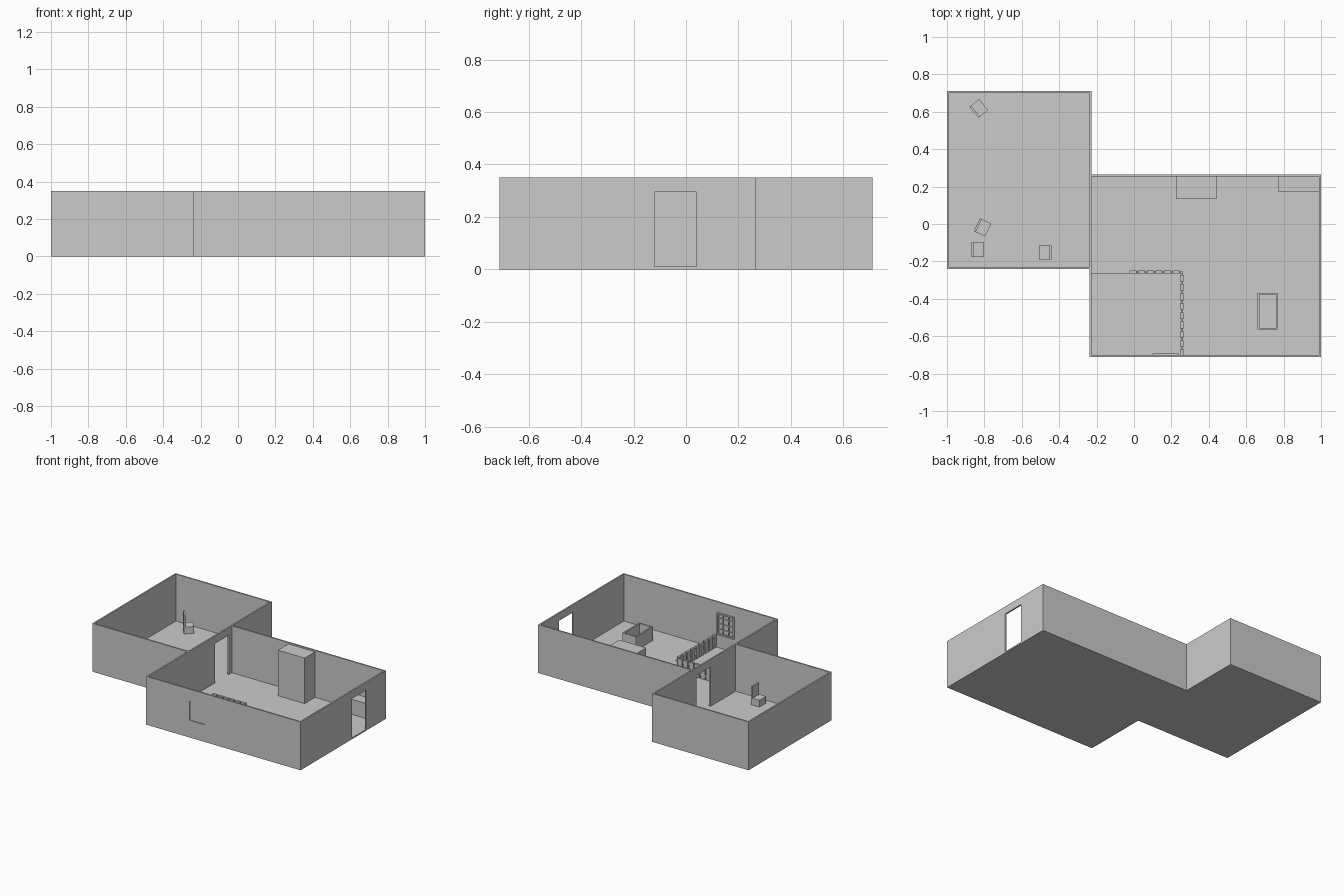
import bpy, bmesh, math
from mathutils import Matrix, Vector

if "Cube" in bpy.data.objects:
    bpy.data.objects.remove(bpy.data.objects["Cube"])

H, F, T = 0.35, 0.01, 0.011      # wall height, floor thickness, wall thickness


def build(name, boxes, loc=(0, 0, 0), rot=0):
    """One object from boxes given as (x0, x1, y0, y1, z0, z1)."""
    bm = bmesh.new()
    for x0, x1, y0, y1, z0, z1 in boxes:
        c = Vector(((x0 + x1) / 2, (y0 + y1) / 2, (z0 + z1) / 2))
        m = Matrix.Translation(c) @ Matrix.Diagonal((x1 - x0, y1 - y0, z1 - z0, 1))
        bmesh.ops.create_cube(bm, size=1, matrix=m)
    me = bpy.data.meshes.new(name)
    bm.to_mesh(me)
    bm.free()
    ob = bpy.data.objects.new(name, me)
    ob.location = loc
    ob.rotation_euler.z = math.radians(rot)
    bpy.context.collection.objects.link(ob)
    return ob


def wall_x(name, x0, x1, y, hole=None):
    """Wall along x; hole = (start, end, bottom, top)."""
    if not hole:
        return build(name, [(x0, x1, y, y + T, 0, H)])
    a, b, lo, hi = hole
    build(name, [(x0, a, y, y + T, 0, H), (b, x1, y, y + T, 0, H),
                 (a, b, y, y + T, 0, lo), (a, b, y, y + T, hi, H)])


def wall_y(name, x, y0, y1, hole=None):
    """Wall along y; hole = (start, end, bottom, top)."""
    if not hole:
        return build(name, [(x, x + T, y0, y1, 0, H)])
    a, b, lo, hi = hole
    build(name, [(x, x + T, y0, a, 0, H), (x, x + T, b, y1, 0, H),
                 (x, x + T, a, b, 0, lo), (x, x + T, a, b, hi, H)])


# floors of the two rooms
XS = -0.238                       # dividing wall
build("left_floor", [(-1 + T, XS, -0.24 + T, 0.712 - T, 0, F)])
build("right_floor", [(XS + T, 1 - T, -0.712 + T, 0.265 - T, 0, F)])

# left room walls
wall_y("left_outer_wall", -1, -0.24, 0.712)
wall_x("left_front_wall", -1 + T, XS, -0.24)
wall_x("left_back_wall", -1 + T, XS, 0.712 - T)

# dividing wall with inner doorway, right room walls with door and window
wall_y("dividing_wall", XS, -0.712, 0.712, (0.06, 0.22, F, 0.295))
wall_x("right_front_wall", XS + T, 1 - T, -0.712, (0.10, 0.24, 0.115, 0.275))
wall_x("right_back_wall", XS + T, 1 - T, 0.265 - T)
wall_y("right_outer_wall", 1 - T, -0.712, 0.265, (-0.12, 0.04, F, 0.295))

# window frame, glazing bars and pane
wx0, wx1, wz0, wz1, fy0, fy1, fw = 0.10, 0.24, 0.115, 0.275, -0.712, -0.692, 0.01
build("window_frame", [
    (wx0, wx0 + fw, fy0, fy1, wz0, wz1), (wx1 - fw, wx1, fy0, fy1, wz0, wz1),
    (wx0 + fw, wx1 - fw, fy0, fy1, wz0, wz0 + fw),
    (wx0 + fw, wx1 - fw, fy0, fy1, wz1 - fw, wz1)])
bars = []
for i in (1, 2):
    x = wx0 + (wx1 - wx0) * i / 3
    bars.append((x - 0.003, x + 0.003, -0.706, -0.696, wz0 + fw, wz1 - fw))
for i in (1, 2, 3):
    z = wz0 + (wz1 - wz0) * i / 4
    bars.append((wx0 + fw, wx1 - fw, -0.705, -0.697, z - 0.003, z + 0.003))
build("window_bars", bars)
build("window_pane", [(wx0 + fw, wx1 - fw, -0.706, -0.704, wz0 + fw, wz1 - fw)])

# low platform in the front corner
build("platform", [(XS + T, 0.25, -0.701, -0.265, F, 0.02)])

# picket railing around the platform
RT = 0.11
side, front = [], []
for z0, z1 in ((0.035, 0.045), (0.085, 0.095)):
    side.append((0.252, 0.26, -0.701, -0.25, z0, z1))
    front.append((-0.025, 0.26, -0.261, -0.253, z0, z1))
for i in range(9):
    y = -0.69 + i * 0.05
    side.append((0.247, 0.264, y - 0.018, y + 0.018, 0.015, RT))
for i in range(6):
    x = -0.005 + i * 0.046
    front.append((x - 0.018, x + 0.018, -0.265, -0.249, 0.015, RT))
build("side_railing", side)
build("front_railing", front)

# furniture in the right room
build("tall_cabinet", [(0.225, 0.44, 0.135, 0.254, F, 0.34)])
build("counter", [(0.77, 0.989, 0.175, 0.254, F, 0.12)])
bx0, bx1, by0, by1, bt = 0.66, 0.77, -0.565, -0.37, 0.01
build("open_tub", [
    (bx0, bx0 + bt, by0, by1, F, 0.11), (bx1 - bt, bx1, by0, by1, F, 0.11),
    (bx0 + bt, bx1 - bt, by0, by0 + bt, F, 0.11),
    (bx0 + bt, bx1 - bt, by1 - bt, by1, F, 0.11),
    (bx0 + bt, bx1 - bt, by0 + bt, by1 - bt, F, 0.025)])

# chairs in the left room: solid seat block with a thin back on local -x
chairs = [(-0.83, 0.618, 39), (-0.81, -0.018, -25), (-0.835, -0.138, 0), (-0.475, -0.153, 180)]
for i, (x, y, r) in enumerate(chairs):
    build(f"chair_{i + 1}", [(-0.022, 0.033, -0.038, 0.038, F, 0.06),
                             (-0.033, -0.022, -0.038, 0.038, F, 0.145)], (x, y, 0), r)
